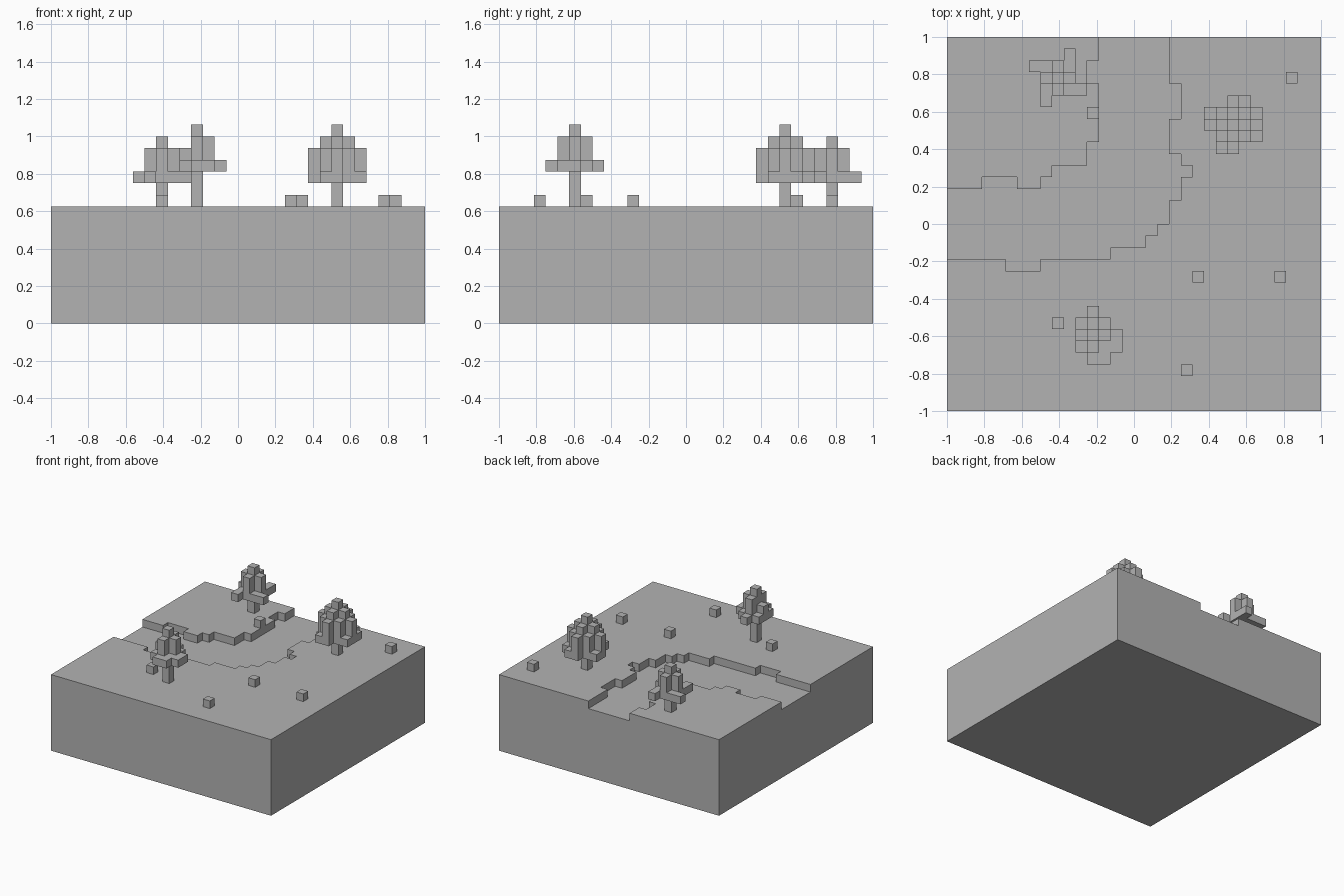
import bpy
import bmesh
from mathutils import Vector

CELL = 0.0625
HALF = 16      # half the width of the ground, in cells
GROUND = 10    # ground height, in cells

old_cube = bpy.data.objects.get("Cube")
if old_cube:
    bpy.data.objects.remove(old_cube, do_unlink=True)

grey = bpy.data.materials.new("plain grey")
grey.use_nodes = True
grey.diffuse_color = (0.45, 0.45, 0.45, 1)
grey.node_tree.nodes["Principled BSDF"].inputs["Base Color"].default_value = grey.diffuse_color


def place(x, y, z):
    """Turn cell coordinates into world coordinates."""
    return Vector((x - HALF, y - HALF, z)) * CELL


def add_object(name, bm):
    bmesh.ops.recalc_face_normals(bm, faces=bm.faces)
    mesh = bpy.data.meshes.new(name)
    bm.to_mesh(mesh)
    bm.free()
    mesh.materials.append(grey)
    obj = bpy.data.objects.new(name, mesh)
    bpy.context.collection.objects.link(obj)
    return obj


def prism(name, outline, bottom, top):
    """Extrude a flat outline upward."""
    bm = bmesh.new()
    face = bm.faces.new([bm.verts.new(place(x, y, bottom)) for x, y in outline])
    raised = bmesh.ops.extrude_face_region(bm, geom=[face])["geom"]
    verts = [v for v in raised if isinstance(v, bmesh.types.BMVert)]
    bmesh.ops.translate(bm, verts=verts, vec=(0, 0, (top - bottom) * CELL))
    return add_object(name, bm)


def box(name, x, y, bottom, top, size=1):
    corners = [(x, y), (x + size, y), (x + size, y + size), (x, y + size)]
    return prism(name, corners, bottom, top)


def cell_mesh(name, cells):
    """Skin a set of filled cells with only their exposed faces."""
    bm = bmesh.new()
    for cell in cells:
        for axis in range(3):
            for side in (0, 1):
                near = list(cell)
                near[axis] += 2 * side - 1
                if tuple(near) in cells:
                    continue
                quad = []
                for a, b in ((0, 0), (1, 0), (1, 1), (0, 1)):
                    corner = list(cell)
                    corner[axis] += side
                    corner[(axis + 1) % 3] += a
                    corner[(axis + 2) % 3] += b
                    quad.append(bm.verts.new(place(*corner)))
                bm.faces.new(quad if side else quad[::-1])
    bmesh.ops.remove_doubles(bm, verts=bm.verts, dist=CELL / 100)
    mesh = bpy.data.meshes.new(name)
    bm.to_mesh(mesh)
    bm.free()
    mesh.materials.append(grey)
    obj = bpy.data.objects.new(name, mesh)
    bpy.context.collection.objects.link(obj)


# Ground block with a winding, stepped river bed cut one cell deep
ground = box("ground", 0, 0, 0, GROUND, 2 * HALF)
west_bank = "R4 U1 R3 D1 R2 U1 R1 U1 R3 U2 R1 U5 L1 U2 R1 U3"
east_bank = ("R6 D5 R1 D3 L1 D3 R1 D1 R1 D1 L1 D2 L1 D2 "
             "L1 D1 L1 D1 L3 D1 L6 D1 L3 U1 L6")
steps = {"R": (1, 0), "L": (-1, 0), "U": (0, 1), "D": (0, -1)}
x, y = -1, 19
river = [(x, y)]
for move in (west_bank + " " + east_bank).split():
    dx, dy = steps[move[0]]
    x += dx * int(move[1:])
    y += dy * int(move[1:])
    river.append((x, y))
cutter = prism("river_cutter", river, GROUND - 1, GROUND + 1)
cutter.hide_render = True
cutter.hide_set(True)
cut = ground.modifiers.new("river bed", "BOOLEAN")
cut.operation = "DIFFERENCE"
cut.solver = "EXACT"
cut.object = cutter


def tree(name, x, y, base, tops, first_row, spans, trimmed=()):
    """Crown columns get lower with distance from the trunk."""
    box(name + "_trunk", x, y, GROUND, base)
    cells = set()
    for j, (first, last) in enumerate(spans, first_row):
        for i in range(first, last + 1):
            away = abs(i - x) + abs(j - y)
            top = tops[away] if away < len(tops) else base + 1
            cells.update((i, j, k) for k in range(base, top))
    cell_mesh(name + "_crown", cells - set(trimmed))


# Trees: crown rows run from front to back as first and last column
tree("front_tree", 12, 6, 13, (17, 16), 4,
     [(12, 13), (11, 14), (11, 14), (11, 13), (12, 12)], [(11, 6, 15)])
tree("back_right_tree", 9, 28, 12, (16, 15), 26,
     [(8, 8), (8, 11), (8, 10), (7, 10), (10, 10)])
tree("back_left_tree", 24, 24, 12, (17, 16, 15), 22,
     [(23, 24), (23, 26), (22, 26), (22, 26), (24, 25)])

# Small bushes scattered on the banks
bushes = [(29, 28), (21, 11), (28, 11), (9, 7), (20, 3), (12, 25)]
for number, (x, y) in enumerate(bushes, 1):
    box(f"bush_{number}", x, y, GROUND, GROUND + 1)
